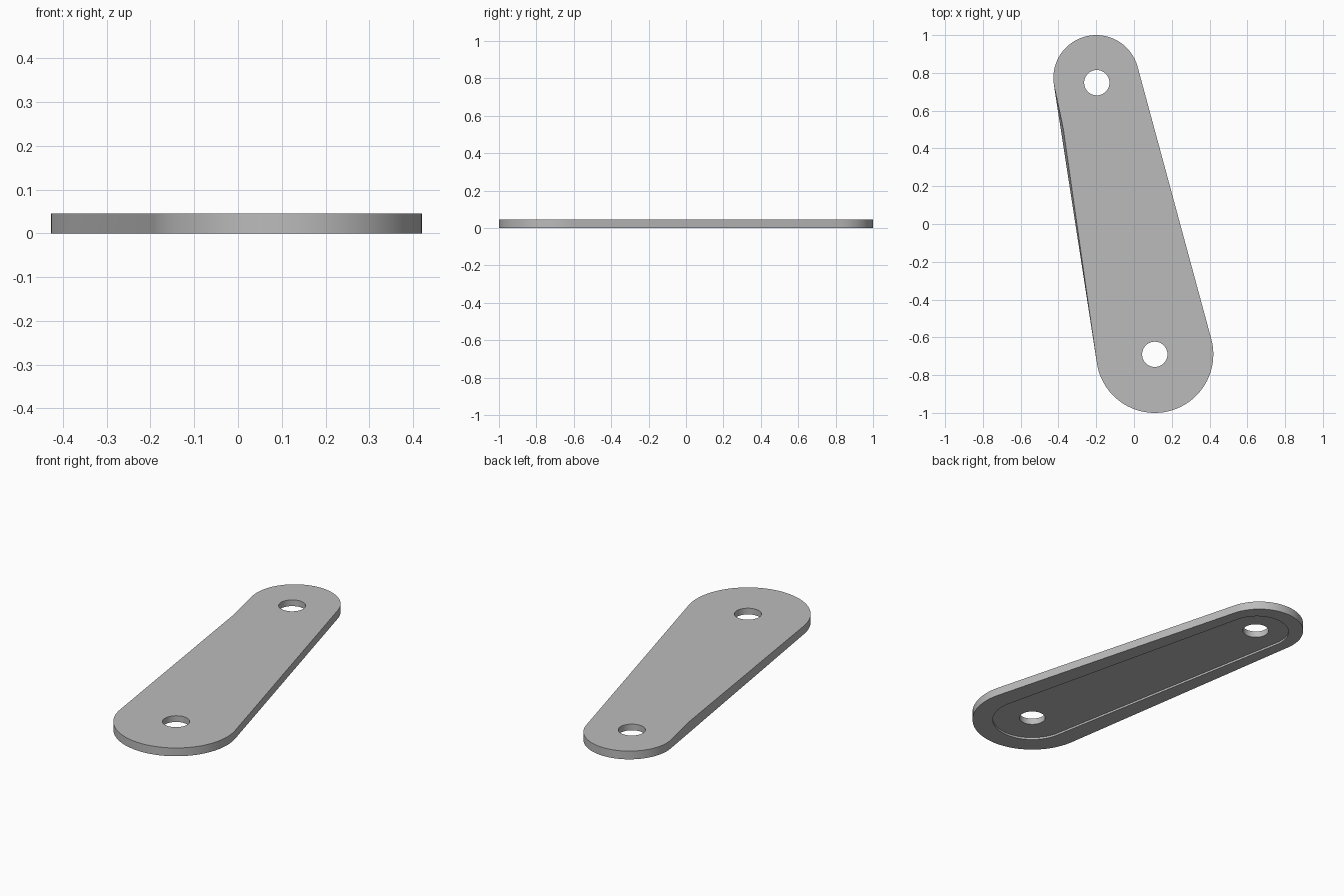
import bpy
import bmesh
from math import acos, atan2, cos, hypot, pi, radians, sin

cube = bpy.data.objects.get("Cube")
if cube:
    bpy.data.objects.remove(cube, do_unlink=True)

THICK, RECESS = 0.045, 0.011
WIDE, WIDE_R = (0.11, -0.69), 0.31
NARROW, NARROW_R = (-0.2, 0.773), 0.227
HOLES = [((0.11, -0.69), 0.067), ((-0.197, 0.748), 0.067)]

grey = bpy.data.materials.new("plain grey")
grey.use_nodes = True
colour = (0.5, 0.5, 0.5, 1)
grey.diffuse_color = colour
grey.node_tree.nodes["Principled BSDF"].inputs["Base Color"].default_value = colour


def arc(centre, radius, start, end, steps):
    return [(centre[0] + radius * cos(start + (end - start) * i / steps),
             centre[1] + radius * sin(start + (end - start) * i / steps))
            for i in range(steps + 1)]


def tapered_slot(c1, r1, c2, r2):
    """Two arcs joined by their outer tangents, counter-clockwise."""
    dx, dy = c2[0] - c1[0], c2[1] - c1[1]
    axis = atan2(dy, dx)
    spread = acos((r1 - r2) / hypot(dx, dy))
    return (arc(c2, r2, axis - spread, axis + spread, 40)
            + arc(c1, r1, axis + spread, axis - spread + 2 * pi, 48))


bm = bmesh.new()


def ring(points, z):
    verts = [bm.verts.new((x, y, z)) for x, y in points]
    for a, b in zip(verts, verts[1:] + verts[:1]):
        bm.edges.new((a, b))
    return verts


def wall(low, high):
    n = len(low)
    for i in range(n):
        j = (i + 1) % n
        bm.faces.new((low[i], low[j], high[j], high[i]))


def cap(rings):
    edges = [bm.edges.get((a, b)) for r in rings
             for a, b in zip(r, r[1:] + r[:1])]
    bmesh.ops.triangle_fill(bm, edges=edges, use_beauty=True)


# Outer edge, with the top's left side pulled in to a slight kink
outline = tapered_slot(WIDE, WIDE_R, NARROW, NARROW_R)
a, b = outline[40], outline[41]
t = (a[1] - 0.5) / (a[1] - b[1])
kink = (a[0] + (b[0] - a[0]) * t, 0.5)
outline.insert(41, kink)
top_outline = list(outline)
top_outline[41] = (kink[0] + 0.014, kink[1])
base = ring(outline, 0)
top = ring(top_outline, THICK)
wall(base, top)

# Shallow recess in the underside
pocket = tapered_slot(WIDE, 0.205, (-0.198, 0.755), 0.165)
pocket_rim = ring(pocket, 0)
pocket_floor = ring(pocket, RECESS)
wall(pocket_rim, pocket_floor)

# Through holes
low_holes, high_holes = [], []
for centre, radius in HOLES:
    circle = arc(centre, radius, 0, 2 * pi, 40)[:-1]
    low_holes.append(ring(circle, RECESS))
    high_holes.append(ring(circle, THICK))
    wall(low_holes[-1], high_holes[-1])

# Flat faces
cap([top] + high_holes)
cap([base, pocket_rim])
cap([pocket_floor] + low_holes)
bmesh.ops.recalc_face_normals(bm, faces=bm.faces[:])

mesh = bpy.data.meshes.new("link_plate")
bm.to_mesh(mesh)
bm.free()
mesh.materials.append(grey)
plate = bpy.data.objects.new("link_plate", mesh)
bpy.context.collection.objects.link(plate)

bpy.ops.object.select_all(action="DESELECT")
plate.select_set(True)
bpy.context.view_layer.objects.active = plate
bpy.ops.object.shade_smooth_by_angle(angle=radians(30))
